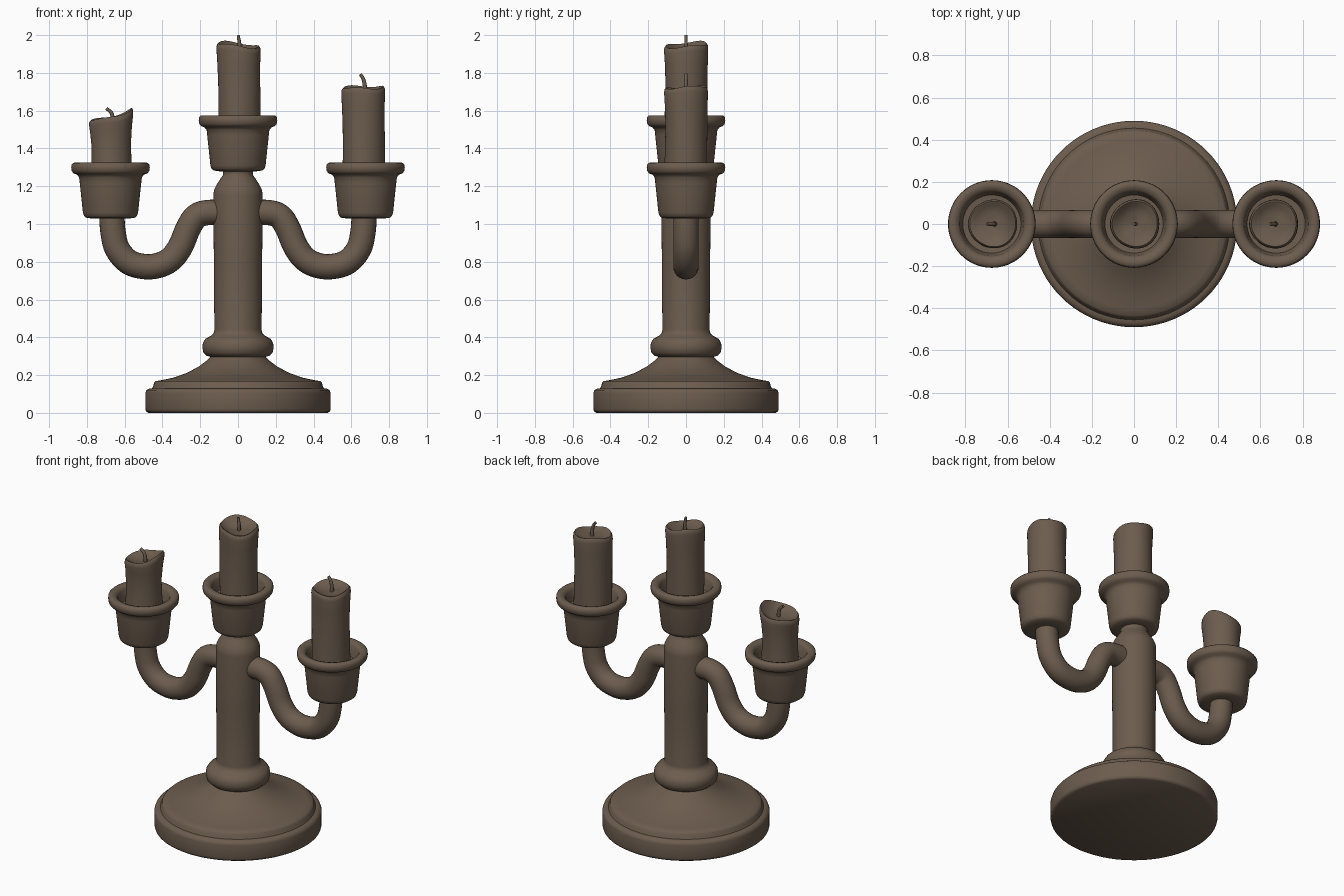
import bpy, bmesh, math

if "Cube" in bpy.data.objects:
    bpy.data.objects.remove(bpy.data.objects["Cube"])

mat = bpy.data.materials.new("aged bronze brown")
mat.diffuse_color = (0.150, 0.108, 0.076, 1)
mat.use_nodes = True
mat.node_tree.nodes["Principled BSDF"].inputs["Base Color"].default_value = mat.diffuse_color


def finish(name, bm):
    bmesh.ops.remove_doubles(bm, verts=bm.verts, dist=1e-5)
    bmesh.ops.recalc_face_normals(bm, faces=bm.faces)
    me = bpy.data.meshes.new(name)
    bm.to_mesh(me)
    bm.free()
    me.materials.append(mat)
    ob = bpy.data.objects.new(name, me)
    bpy.context.collection.objects.link(ob)
    bpy.ops.object.select_all(action='DESELECT')
    ob.select_set(True)
    bpy.context.view_layer.objects.active = ob
    bpy.ops.object.shade_smooth_by_angle(angle=math.radians(50))
    return ob


def lathe(name, profile, cx=0, n=64, warp=None):
    """Revolve (r, z) points; warp(r, z, angle) may change r and z."""
    bm = bmesh.new()
    rings = []
    for r, z in profile:
        ring = []
        for i in range(n):
            a = 2 * math.pi * i / n
            rr, zz = warp(r, z, a) if warp else (r, z)
            ring.append(bm.verts.new((cx + rr * math.cos(a), rr * math.sin(a), zz)))
        rings.append(ring)
    for lo, hi in zip(rings, rings[1:]):
        for i in range(n):
            j = (i + 1) % n
            bm.faces.new((lo[i], lo[j], hi[j], hi[i]))
    for ring, (r, z) in ((rings[0], profile[0]), (rings[-1], profile[-1])):
        if r > 0.002:
            bm.faces.new(ring)
    return finish(name, bm)


def catmull(pts, steps=5):
    out = []
    for k in range(len(pts) - 1):
        p = [pts[max(k - 1, 0)], pts[k], pts[k + 1], pts[min(k + 2, len(pts) - 1)]]
        for s in range(steps):
            t = s / steps
            out.append(tuple(0.5 * (2 * b + (c - a) * t + (2 * a - 5 * b + 4 * c - d) * t * t
                                    + (3 * b - a - 3 * c + d) * t ** 3) for a, b, c, d in zip(*p)))
    return out + [pts[-1]]


def tube(name, pts, radius, n=24, tip=1.0):
    """Sweep a circle along a smooth path in the xz plane."""
    path = catmull(pts)
    bm = bmesh.new()
    rings = []
    for k, (x, z) in enumerate(path):
        x0, z0 = path[max(k - 1, 0)]
        x1, z1 = path[min(k + 1, len(path) - 1)]
        length = math.hypot(x1 - x0, z1 - z0)
        nx, nz = -(z1 - z0) / length, (x1 - x0) / length
        r = radius * (1 + (tip - 1) * k / (len(path) - 1))
        rings.append([bm.verts.new((x + nx * r * math.cos(2 * math.pi * i / n),
                                    r * math.sin(2 * math.pi * i / n),
                                    z + nz * r * math.cos(2 * math.pi * i / n))) for i in range(n)])
    for a, b in zip(rings, rings[1:]):
        for i in range(n):
            j = (i + 1) % n
            bm.faces.new((a[i], a[j], b[j], b[i]))
    bm.faces.new(rings[0])
    bm.faces.new(rings[-1])
    return finish(name, bm)


# Foot, collar and column
lathe("base_and_column", [
    (0.475, 0), (0.487, 0.008), (0.49, 0.02), (0.49, 0.105), (0.485, 0.12), (0.47, 0.129),
    (0.455, 0.13), (0.449, 0.14), (0.445, 0.158), (0.435, 0.168), (0.40, 0.174), (0.34, 0.187),
    (0.27, 0.212), (0.21, 0.244), (0.165, 0.277), (0.147, 0.297),
    (0.168, 0.303), (0.183, 0.318), (0.189, 0.345), (0.186, 0.37), (0.172, 0.393), (0.145, 0.407),
    (0.129, 0.422), (0.125, 0.44), (0.128, 0.8), (0.13, 1.155), (0.127, 1.18), (0.115, 1.205),
    (0.093, 1.24), (0.08, 1.258), (0.08, 1.275), (0.09, 1.30)], n=80)

# Candle cups
for name, x, top in (("left", -0.675, 1.325), ("centre", 0, 1.575), ("right", 0.675, 1.325)):
    lathe(name + "_cup", [(r, top + d) for r, d in (
        (0.09, -0.297), (0.128, -0.292), (0.14, -0.283), (0.146, -0.265), (0.163, -0.105),
        (0.166, -0.078), (0.178, -0.063), (0.195, -0.057), (0.205, -0.045), (0.208, -0.028),
        (0.206, -0.01), (0.197, -0.001), (0.18, 0.0), (0.162, -0.006), (0.152, -0.02),
        (0.145, -0.06), (0.138, -0.085), (0.08, -0.09))], cx=x)

# Curved arms
arm = [(0.06, 1.06), (0.165, 1.06), (0.225, 1.037), (0.267, 0.97), (0.305, 0.88), (0.357, 0.813),
       (0.425, 0.78), (0.50, 0.775), (0.58, 0.80), (0.64, 0.87), (0.662, 0.96), (0.668, 1.05)]
for name, s in (("left_arm", -1), ("right_arm", 1)):
    tube(name, [(s * x, z) for x, z in arm], 0.067)


# Half-melted candles: the rim rises towards one side
def candle(name, x, bottom, top, tilt, phase, flare, sharp, waist=0.0):
    def warp(r, z, a):
        t = max(0, (z - bottom) / (top - bottom))
        up = ((1 + math.cos(a - phase)) / 2) ** sharp
        edge = min(1, r / 0.11) ** 2
        w = max(0, t - 0.6) / 0.4
        wob = 1 + 0.02 * math.sin(3 * a + 5 * t) * edge
        wob -= waist * math.sin(math.pi * min(t, 1))
        return (r * wob * (1 + flare * w * up),
                z + w * edge * (tilt * up + 0.006 * math.sin(3 * a + 1)))
    h = top - bottom
    lathe(name, [(0.113, bottom), (0.112, bottom + h * 0.3), (0.111, bottom + h * 0.6),
                 (0.113, bottom + h * 0.8), (0.116, top - 0.03), (0.114, top - 0.012),
                 (0.106, top - 0.002), (0.098, top - 0.003), (0.085, top - 0.012),
                 (0.05, top - 0.016), (0.001, top - 0.017)], x, 48, warp)


candle("left_candle", -0.672, 1.22, 1.555, 0.062, 0.1, 0.06, 2.0, 0.06)
candle("centre_candle", 0.006, 1.47, 1.936, 0.034, 2.5, 0.02, 1.0)
candle("right_candle", 0.665, 1.22, 1.72, 0.014, 1.5, 0.0, 1.0)

# Wicks
tube("left_wick", [(-0.662, 1.525), (-0.664, 1.565), (-0.673, 1.592), (-0.697, 1.612)], 0.012, 10, 0.7)
tube("centre_wick", [(0.006, 1.90), (0.008, 1.95), (0.004, 1.98), (0.001, 2.0)], 0.011, 10, 0.7)
tube("right_wick", [(0.672, 1.685), (0.671, 1.735), (0.662, 1.77), (0.647, 1.793)], 0.012, 10, 0.7)
